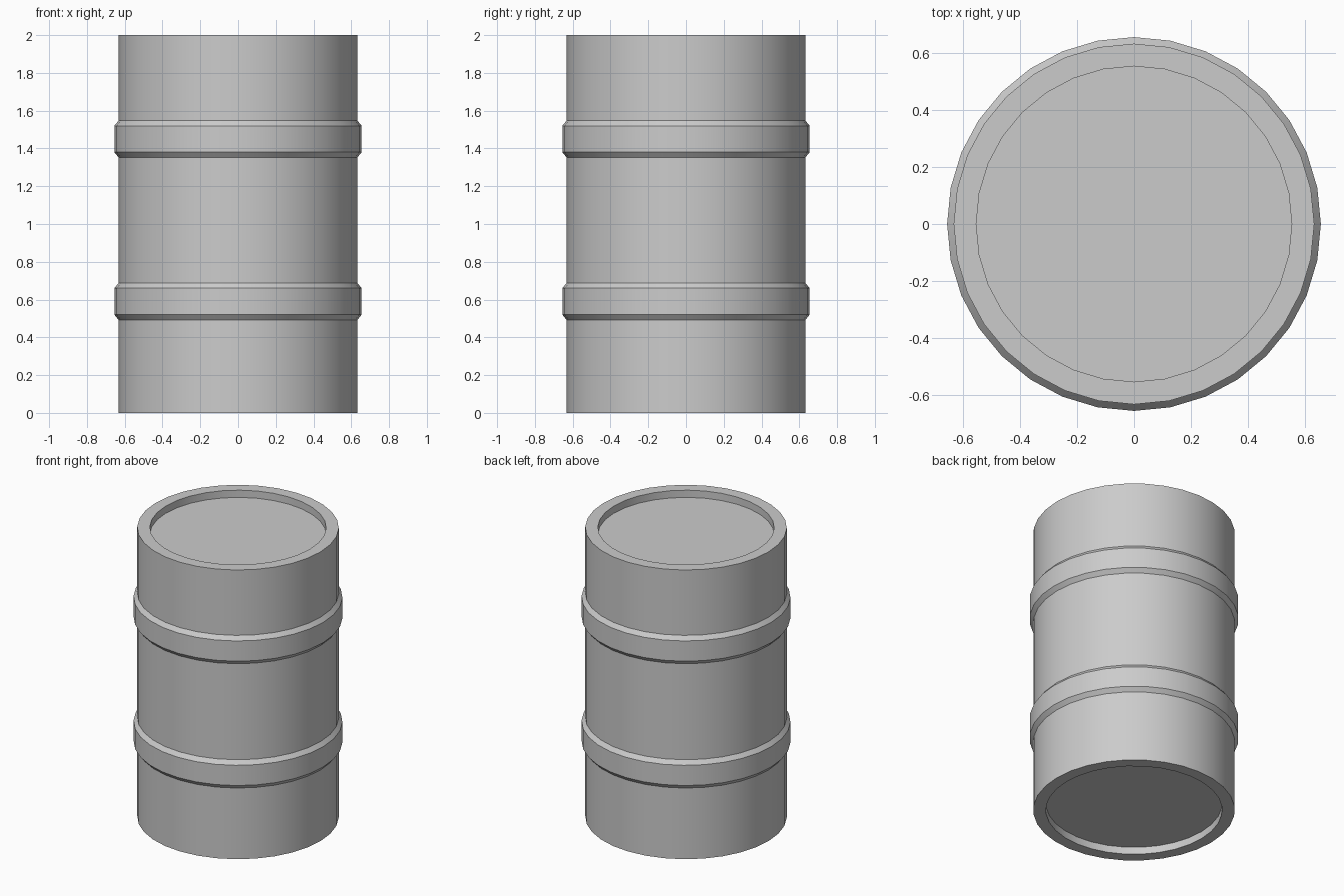
import bpy, bmesh, math
from mathutils import Matrix, Vector

SIDES = 32
HEIGHT = 2.0
BODY_R = 0.632
BAND_R = 0.655
LID_R = 0.553
RECESS = 0.05

cube = bpy.data.objects.get("Cube")
if cube:
    bpy.data.objects.remove(cube, do_unlink=True)

# Plain grey metal
grey = bpy.data.materials.new("grey_metal")
grey.use_nodes = True
colour = (0.6, 0.6, 0.6, 1.0)
grey.diffuse_color = colour
grey.node_tree.nodes["Principled BSDF"].inputs["Base Color"].default_value = colour


def band(centre):
    """Profile of one raised band with chamfered edges."""
    return [(BODY_R, centre - 0.098), (BAND_R, centre - 0.07),
            (BAND_R, centre + 0.07), (BODY_R, centre + 0.098)]


# Half section from the recessed base, up the wall, to the recessed lid
profile = [(LID_R, RECESS), (LID_R, 0), (BODY_R, 0)]
profile += band(0.59) + band(1.45)
profile += [(BODY_R, HEIGHT), (LID_R, HEIGHT), (LID_R, HEIGHT - RECESS)]

# Turn the section into rings and bridge them
bm = bmesh.new()
rings = []
for radius, z in profile:
    angles = [math.tau * i / SIDES for i in range(SIDES)]
    rings.append([bm.verts.new((radius * math.cos(a), radius * math.sin(a), z))
                  for a in angles])
for low, high in zip(rings, rings[1:]):
    for i in range(SIDES):
        j = (i + 1) % SIDES
        bm.faces.new((low[i], low[j], high[j], high[i]))

# Base and lid discs
bm.faces.new(reversed(rings[0]))
bm.faces.new(rings[-1])
bmesh.ops.recalc_face_normals(bm, faces=bm.faces)

mesh = bpy.data.meshes.new("barrel")
bm.to_mesh(mesh)
bm.free()
mesh.materials.append(grey)
barrel = bpy.data.objects.new("barrel", mesh)
bpy.context.collection.objects.link(barrel)

# Smooth round the wall, sharp at rims and bands
bpy.ops.object.select_all(action='DESELECT')
barrel.select_set(True)
bpy.context.view_layer.objects.active = barrel
bpy.ops.object.shade_smooth_by_angle(angle=math.radians(30))
